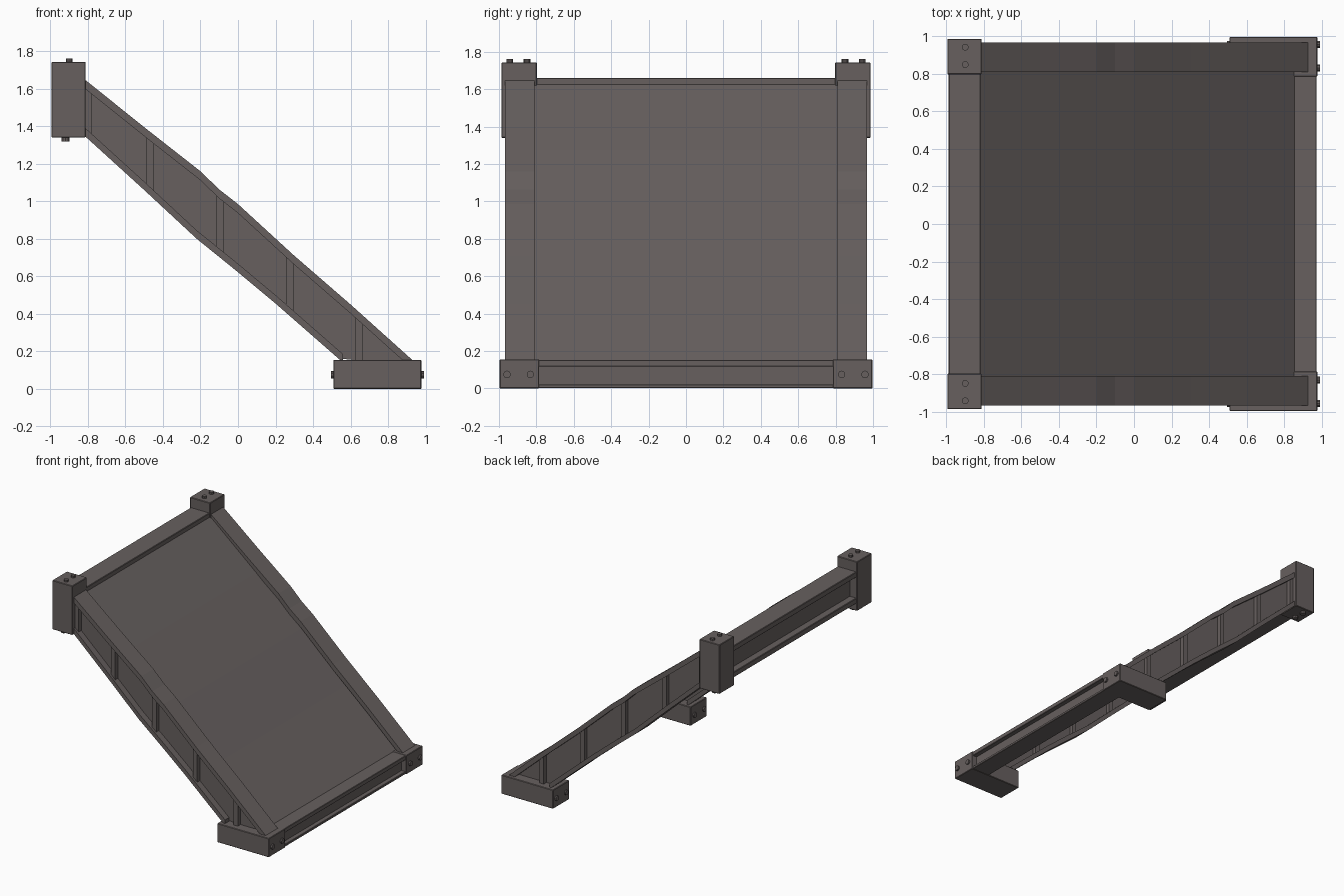
import bpy, bmesh
from mathutils import Matrix, Vector

if "Cube" in bpy.data.objects:
    bpy.data.objects.remove(bpy.data.objects["Cube"])

mat = bpy.data.materials.new("weathered grey brown")
mat.diffuse_color = (0.135, 0.117, 0.114, 1)
mat.use_nodes = True
mat.node_tree.nodes["Principled BSDF"].inputs["Base Color"].default_value = mat.diffuse_color


def finish(bm, name, bevel=0.0):
    bmesh.ops.recalc_face_normals(bm, faces=bm.faces)
    me = bpy.data.meshes.new(name)
    bm.to_mesh(me)
    bm.free()
    me.materials.append(mat)
    ob = bpy.data.objects.new(name, me)
    bpy.context.collection.objects.link(ob)
    if bevel:
        m = ob.modifiers.new("bevel", 'BEVEL')
        m.width, m.segments = bevel, 1
    return ob


def box(name, lo, hi, bevel=0.0):
    bm = bmesh.new()
    lo, hi = Vector(lo), Vector(hi)
    bmesh.ops.create_cube(bm, size=1, matrix=Matrix.Translation((lo + hi) / 2)
                          @ Matrix.Diagonal((*(hi - lo), 1)))
    return finish(bm, name, bevel)


def bolt(name, loc, axis, r=0.018, depth=0.04):
    bm = bmesh.new()
    rot = Vector(axis).to_track_quat('Z', 'Y').to_matrix().to_4x4()
    bmesh.ops.create_cone(bm, cap_ends=True, segments=10, radius1=r, radius2=r,
                          depth=depth, matrix=Matrix.Translation(loc) @ rot)
    finish(bm, name)


def strip(name, upper, lower, y0, y1):
    """Solid between two matching xz polylines, from y0 to y1."""
    bm = bmesh.new()
    rings = [[bm.verts.new((p[0], y, p[1])) for p, y in
              ((u, y0), (u, y1), (l, y1), (l, y0))] for u, l in zip(upper, lower)]
    for a, b in zip(rings, rings[1:]):
        for i in range(4):
            j = (i + 1) % 4
            bm.faces.new((a[i], a[j], b[j], b[i]))
    bm.faces.new(rings[0])
    bm.faces.new(rings[-1])
    finish(bm, name)


def height(line, x):
    for (xa, za), (xb, zb) in zip(line, line[1:]):
        if x <= xb:
            break
    return za + (zb - za) * (x - xa) / (xb - xa)


def drop(line, d):
    return [(x, z - d) for x, z in line]


# slightly bowed outlines of the sloping side beams
TOP = [(-0.83, 1.66), (-0.5, 1.395), (-0.2, 1.16), (-0.1, 1.063), (0, 0.985),
       (0.3, 0.71), (0.6, 0.45), (0.945, 0.14)]
LOW = [(-0.83, 1.36), (-0.5, 1.06), (-0.22, 0.80), (-0.1, 0.703), (0, 0.622),
       (0.2, 0.455), (0.4, 0.28), (0.56, 0.14)]

for s, side in ((-1, "front"), (1, "back")):
    def ys(a, b):
        return min(s * a, s * b), max(s * a, s * b)

    # I-beam: flanges, web, stiffeners
    strip(side + "_upper_flange", TOP, drop(TOP, 0.048), *ys(0.81, 0.968))
    strip(side + "_lower_flange", drop(LOW, -0.045), LOW, *ys(0.81, 0.968))
    strip(side + "_web", drop(TOP, 0.02), drop(LOW, -0.02), *ys(0.865, 0.915))
    for k, x in enumerate((-0.80, -0.468, -0.095, 0.276, 0.645)):
        xs = (x - 0.019, x + 0.019)
        up = [(v, height(TOP, v) - 0.02) for v in xs]
        lo = [(v, max(height(LOW, v) + 0.02, 0.14)) for v in xs]
        strip(f"{side}_stiffener_{k}", up, lo, *ys(0.835, 0.95))

    # upper corner post with bolts
    y0, y1 = ys(0.797, 0.987)
    box(side + "_post", (-0.995, y0, 1.34), (-0.812, y1, 1.743), 0.004)
    for y in (0.85, 0.942):
        bolt(side + "_post_top_bolt", (-0.9, s * y, 1.74), (0, 0, 1))
        bolt(side + "_post_bottom_bolt", (-0.92, s * y, 1.34), (0, 0, 1), 0.022)

    # foot with bolts at both ends
    y0, y1 = ys(0.785, 0.997)
    box(side + "_foot", (0.508, y0, 0), (0.978, y1, 0.155), 0.004)
    for y in (0.832, 0.957):
        bolt(side + "_foot_outer_bolt", (0.972, s * y, 0.075), (1, 0, 0), 0.02)
        bolt(side + "_foot_inner_bolt", (0.516, s * y, 0.075), (1, 0, 0), 0.02)

# ramp deck
DECK = [(-0.83, 1.635), (-0.4, 1.275), (0, 0.925), (0.4, 0.56), (0.865, 0.145)]
strip("deck", DECK, drop(DECK, 0.05), -0.87, 0.87)

# upper cross beam
box("upper_cross_top_flange", (-0.988, -0.8, 1.615), (-0.817, 0.8, 1.66), 0.004)
box("upper_cross_bottom_flange", (-0.988, -0.8, 1.40), (-0.817, 0.8, 1.445), 0.004)
box("upper_cross_web", (-0.93, -0.8, 1.43), (-0.87, 0.8, 1.63))

# lower cross beam
box("lower_cross_top_flange", (0.81, -0.79, 0.118), (0.972, 0.79, 0.153), 0.003)
box("lower_cross_bottom_flange", (0.81, -0.79, 0.002), (0.972, 0.79, 0.022), 0.003)
box("lower_cross_web", (0.85, -0.79, 0.01), (0.935, 0.79, 0.13))
